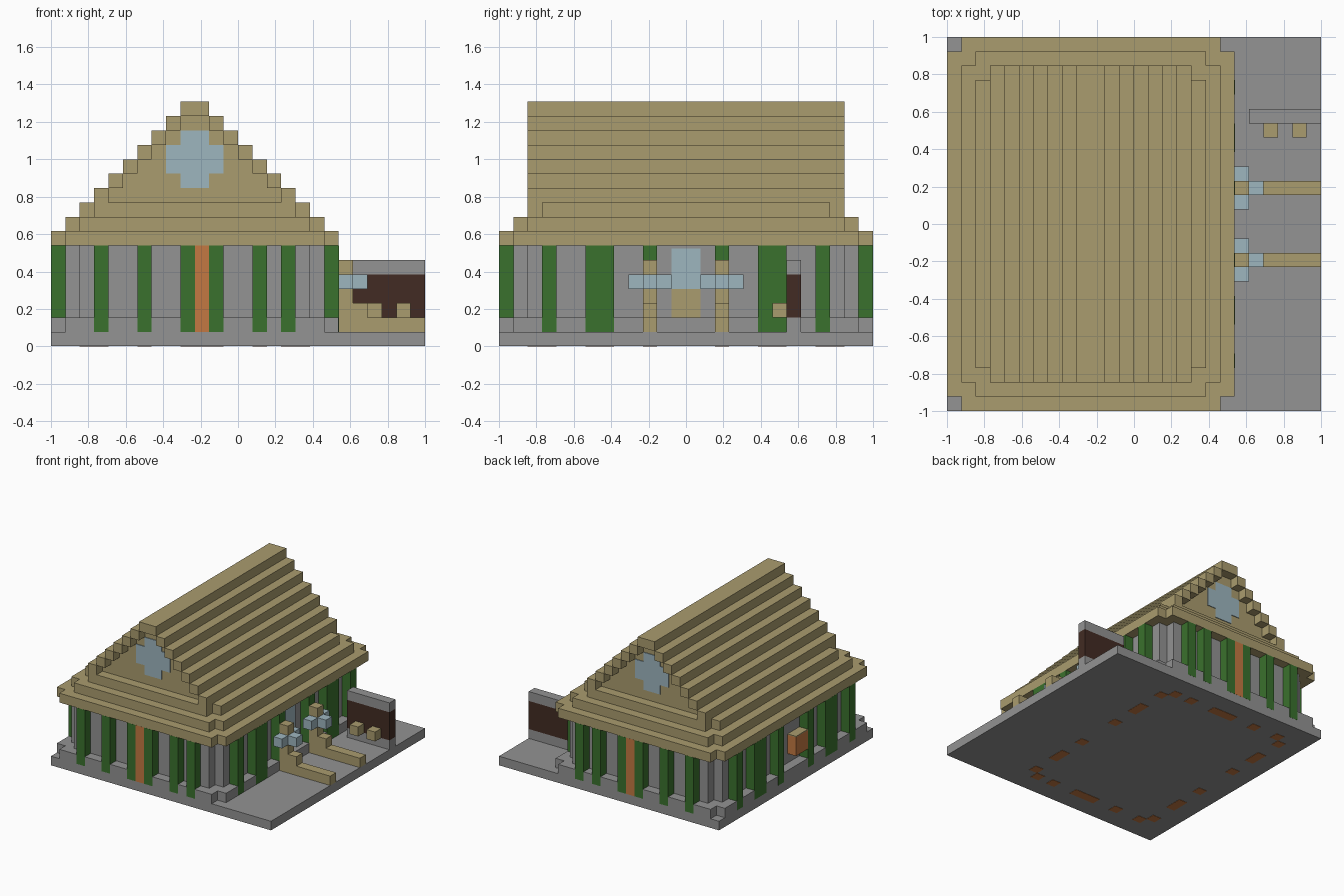
import bpy
import bmesh
from mathutils import Matrix, Vector

if "Cube" in bpy.data.objects:
    bpy.data.objects.remove(bpy.data.objects["Cube"])

U = 2 / 26  # size of one block


def material(name, r, g, b):
    lin = [((c / 255 + 0.055) / 1.055) ** 2.4 for c in (r, g, b)] + [1]
    m = bpy.data.materials.new(name)
    m.use_nodes = True
    m.diffuse_color = lin
    m.node_tree.nodes["Principled BSDF"].inputs["Base Color"].default_value = lin
    return m


TAN = material("tan thatch", 170, 156, 110)
GREY = material("grey stone", 147, 147, 147)
GREEN = material("green", 58, 113, 45)
ORANGE = material("orange wood", 196, 121, 66)
BLUE = material("pale blue glass", 158, 182, 191)
BROWN = material("dark brown", 66, 43, 35)


def finish(name, mat, bm):
    mesh = bpy.data.meshes.new(name)
    bm.to_mesh(mesh)
    bm.free()
    mesh.materials.append(mat)
    bpy.context.collection.objects.link(bpy.data.objects.new(name, mesh))


def build(name, mat, boxes):
    """One object from boxes (x0, x1, y0, y1, z0, z1) counted in blocks."""
    bm = bmesh.new()
    for x0, x1, y0, y1, z0, z1 in boxes:
        centre = Vector(((x0 + x1) / 2 - 13, (y0 + y1) / 2 - 13, (z0 + z1) / 2)) * U
        size = Vector((x1 - x0, y1 - y0, z1 - z0)) * U
        matrix = Matrix.Translation(centre) @ Matrix.Diagonal(size).to_4x4()
        bmesh.ops.create_cube(bm, size=1, matrix=matrix)
    finish(name, mat, bm)


def notched(name, mat, inset, z0, z1):
    """House-shaped slab with one block missing from every corner."""
    bm = bmesh.new()
    a, b, c, d = inset, 20 - inset, inset, 26 - inset
    outline = [(a + 1, c), (b - 1, c), (b - 1, c + 1), (b, c + 1), (b, d - 1), (b - 1, d - 1),
               (b - 1, d), (a + 1, d), (a + 1, d - 1), (a, d - 1), (a, c + 1), (a + 1, c + 1)]
    face = bm.faces.new([bm.verts.new(((x - 13) * U, (y - 13) * U, z0 * U)) for x, y in outline])
    top = bmesh.ops.extrude_face_region(bm, geom=[face], use_keep_orig=True)
    moved = [v for v in top["geom"] if isinstance(v, bmesh.types.BMVert)]
    bmesh.ops.translate(bm, verts=moved, vec=(0, 0, (z1 - z0) * U))
    bmesh.ops.recalc_face_normals(bm, faces=bm.faces)
    finish(name, mat, bm)


# Ground, plinth and walls
build("ground_slab", GREY, [(0, 26, 0, 26, 0.03, 1)])
notched("plinth", GREY, 0, 1, 2)
notched("walls", GREY, 1, 2, 7)

# Green pillars on all four sides, with wooden footings under the ground
E = 0.01
front_cells = [3, 6, 9, 11, 14, 16]
side_cells = [3, 6, 7, 10, 15, 18, 19, 22]
pillars = []
footings = []
for i in front_cells:
    pillars += [(i, i + 1, -E, 1, 1, 7), (i, i + 1, 25, 26 + E, 1, 7)]
for i in front_cells + [10]:
    footings += [(i, i + 1, j, j + 1, 0, 0.1) for j in (2, 23)]
for j in side_cells:
    pillars += [(-E, 1, j, j + 1, 1, 7), (19, 20 + E, j, j + 1, 1, 7)]
    footings += [(i, i + 1, j, j + 1, 0, 0.1) for i in (2, 17)]
build("pillars", GREEN, pillars)
build("footings", ORANGE, footings)
build("end_doors", ORANGE, [(10, 11, -E, 1, 1, 7), (10, 11, 25, 26 + E, 1, 7)])

# Wooden box on the left wall
build("left_box", ORANGE, [(0, 1, 11, 13, 3, 5), (0.9, 1, 14, 15, 3, 5)])
build("left_box_lid", TAN, [(0, 1, 11, 13, 5, 5.1)])

# Stepped roof: three eave slabs, then strips overhanging recessed gables
for z in (7, 8, 9):
    notched(f"eave_{z - 6}", TAN, z - 7, z, z + 1)
strips = [(9, 11, 2, 24, 16, 17)]
gable = []
for z in range(10, 16):
    h = 17 - z
    strips += [(10 - h, 11 - h, 2, 24, z, z + 1), (9 + h, 10 + h, 2, 24, z, z + 1)]
    gable.append((11 - h, 9 + h, 3, 23, z, z + 1))
build("roof_strips", TAN, strips)
build("gable_core", TAN, gable)

# Cross-shaped gable windows
panes = []
for y0, y1 in ((2.93, 3), (23, 23.07)):
    panes += [(9, 11, y0, y1, 11, 15), (8, 9, y0, y1, 12, 14), (11, 12, y0, y1, 12, 14)]
build("gable_windows", BLUE, panes)

# Right entrance: window over a panel, lamp posts and path rails
build("entrance_window", BLUE, [(19, 19.1, 12, 14, 4, 6.8)])
build("entrance_panel", TAN, [(19, 19.1, 12, 14, 2, 4)])
posts, rails, lamps = [], [], []
for j in (10, 15):
    posts.append((20, 21, j, j + 1, 1, 6))
    rails += [(21, 26, j, j + 1, 1, 2), (21, 22, j, j + 1, 2, 3)]
    lamps += [(20, 21, j - 1, j, 4, 5), (20, 21, j + 1, j + 2, 4, 5), (21, 22, j, j + 1, 4, 5)]
build("lamp_posts", TAN, posts)
build("path_rails", TAN, rails)
build("lamps", BLUE, lamps)

# Notice wall with two blocks in front of it
build("notice_wall", GREY, [(21, 26, 20, 21, 1, 2), (21, 26, 20, 21, 5, 6)])
build("notice_board", BROWN, [(21, 26, 20, 21, 2, 5)])
build("stools", TAN, [(i, i + 1, 19, 20, 2, 3) for i in (22, 24)])
